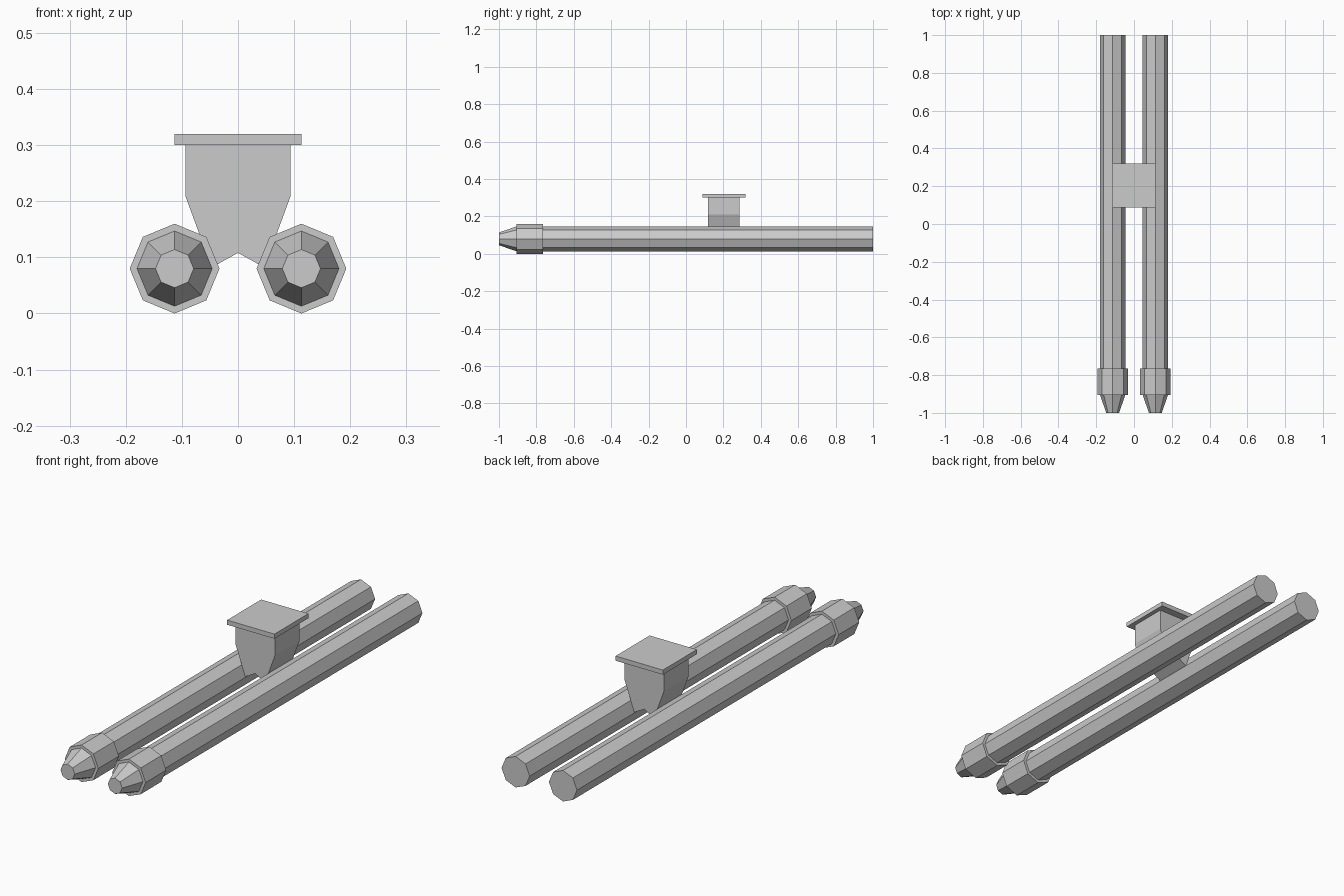
import bpy, bmesh
from math import cos, sin, pi

if "Cube" in bpy.data.objects:
    bpy.data.objects.remove(bpy.data.objects["Cube"])

SIDES = 8
TUBE_X, TUBE_Z = 0.113, 0.08


def finish(bm, name):
    bmesh.ops.recalc_face_normals(bm, faces=bm.faces)
    mesh = bpy.data.meshes.new(name)
    bm.to_mesh(mesh)
    bm.free()
    obj = bpy.data.objects.new(name, mesh)
    bpy.context.collection.objects.link(obj)
    return obj


def lathe_y(name, x, z, profile):
    """Octagonal solid along y from (y, radius) stations, capped at both ends."""
    bm = bmesh.new()
    rings = [[bm.verts.new((x + r * cos(2 * pi * i / SIDES), y, z + r * sin(2 * pi * i / SIDES)))
              for i in range(SIDES)] for y, r in profile]
    for a, b in zip(rings, rings[1:]):
        for i in range(SIDES):
            j = (i + 1) % SIDES
            bm.faces.new((a[i], a[j], b[j], b[i]))
    bm.faces.new(rings[0])
    bm.faces.new(rings[-1])
    return finish(bm, name)


def extrude_y(name, outline, y0, y1):
    """Prism from an (x, z) outline between two y positions."""
    bm = bmesh.new()
    face = bm.faces.new([bm.verts.new((x, y0, z)) for x, z in outline])
    new = bmesh.ops.extrude_face_region(bm, geom=[face], use_keep_orig=True)["geom"]
    bmesh.ops.translate(bm, vec=(0, y1 - y0, 0),
                        verts=[v for v in new if isinstance(v, bmesh.types.BMVert)])
    return finish(bm, name)


# Twin tubes, each with a stepped collar and tapered nose
tube_profile = [(-1.0, 0.034), (-0.905, 0.067), (-0.905, 0.08),
                (-0.765, 0.08), (-0.765, 0.067), (1.0, 0.067)]
for side, s in (("left", -1), ("right", 1)):
    lathe_y("tube_" + side, s * TUBE_X, TUBE_Z, tube_profile)

# Mounting bracket wedged between the tubes
half = [(0.094, 0.30), (0.094, 0.21), (0.047, 0.082)]
outline = half + [(0, 0.108)] + [(-x, z) for x, z in reversed(half)]
extrude_y("mount_bracket", outline, 0.117, 0.285)

# Top plate
plate = [(-0.113, 0.30), (0.113, 0.30), (0.113, 0.32), (-0.113, 0.32)]
extrude_y("mount_plate", plate, 0.087, 0.319)
